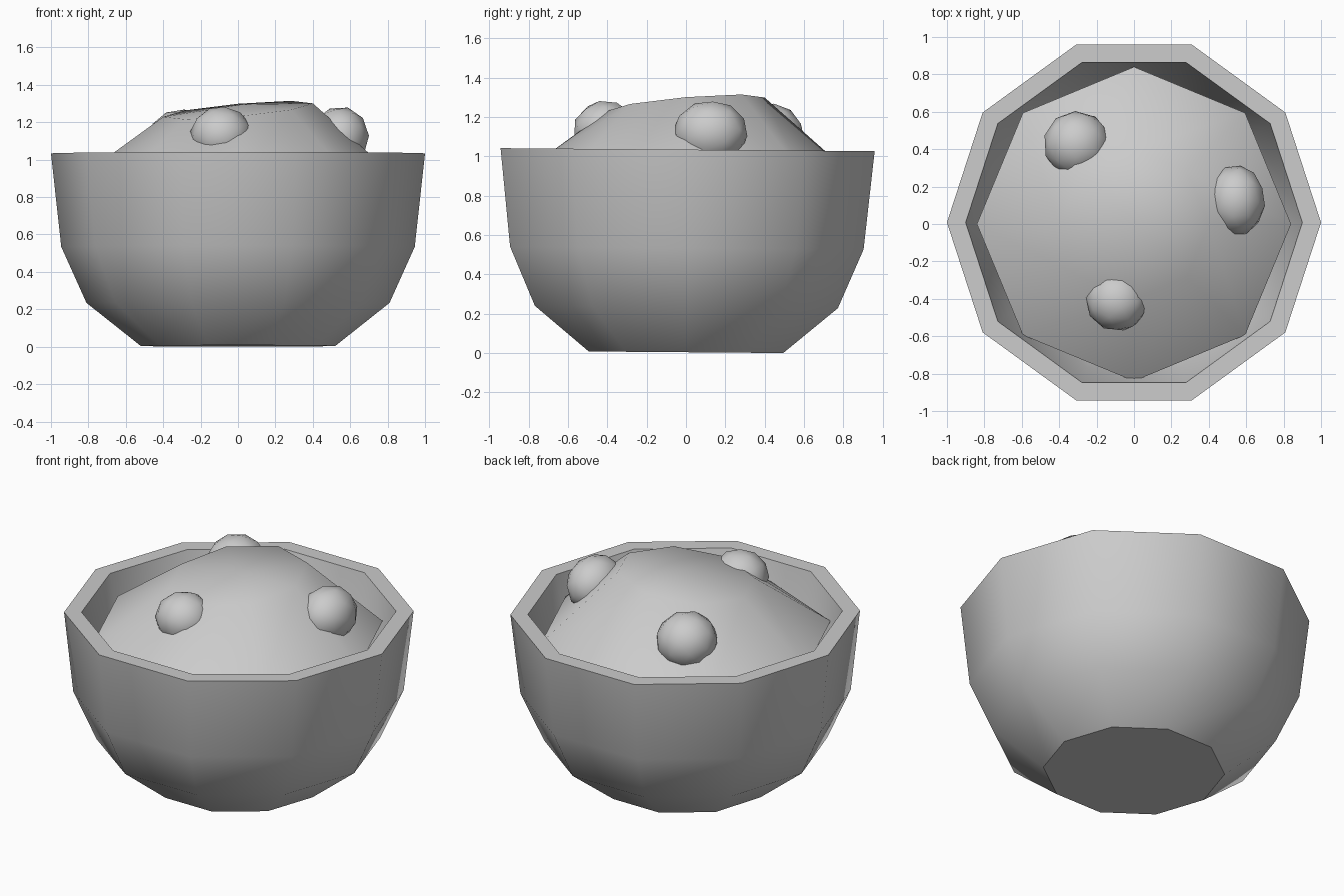
import bpy
import bmesh
import math
from mathutils import Matrix, Vector

if "Cube" in bpy.data.objects:
    bpy.data.objects.remove(bpy.data.objects["Cube"], do_unlink=True)

stone = bpy.data.materials.new("plain_grey")
stone.use_nodes = True
grey = (0.6, 0.6, 0.6, 1)
stone.diffuse_color = grey
stone.node_tree.nodes["Principled BSDF"].inputs["Base Color"].default_value = grey


def add_object(name, bm, smooth_angle):
    """Turn a bmesh into a shaded object."""
    bmesh.ops.recalc_face_normals(bm, faces=bm.faces)
    mesh = bpy.data.meshes.new(name)
    bm.to_mesh(mesh)
    bm.free()
    mesh.materials.append(stone)
    obj = bpy.data.objects.new(name, mesh)
    bpy.context.collection.objects.link(obj)
    bpy.ops.object.select_all(action="DESELECT")
    obj.select_set(True)
    bpy.context.view_layer.objects.active = obj
    bpy.ops.object.shade_smooth_by_angle(angle=math.radians(smooth_angle))
    return obj


def lathe(profile, sides):
    """Join regular rings of (radius, height) and cap both ends."""
    bm = bmesh.new()
    rings = []
    for radius, height in profile:
        ring = []
        for i in range(sides):
            a = math.tau * i / sides
            ring.append(bm.verts.new((radius * math.cos(a), radius * math.sin(a), height)))
        rings.append(ring)
    for low, high in zip(rings, rings[1:]):
        for i in range(sides):
            j = (i + 1) % sides
            bm.faces.new((low[i], low[j], high[j], high[i]))
    bm.faces.new(rings[0])
    bm.faces.new(rings[-1])
    return bm, rings


# Ten-sided bowl with a flat rim and a hollow inside, leaning very slightly
bowl_profile = [(0.52, 0), (0.81, 0.23), (0.945, 0.53), (1, 1.03),
                (0.9, 1.03), (0.81, 0.6), (0.68, 0.3), (0.45, 0.12)]
bm, rings = lathe(bowl_profile, 10)
bowl = add_object("bowl", bm, 37.5)
bowl.rotation_euler.x = -0.008
bowl.location.z = 0.004

# Eight-sided heaped filling, higher towards the back and left
bm, rings = lathe([(0.7, 0.7), (0.84, 0.91), (0.4, 1.265)], 8)
bmesh.ops.delete(bm, geom=[f for f in bm.faces if all(v in rings[-1] for v in f.verts)],
                 context="FACES_ONLY")
for v in rings[-1]:
    v.co.z += 0.09 * v.co.x + 0.085 * v.co.y
peak = bm.verts.new((0.02, 0, 1.295))
for i in range(8):
    bm.faces.new((rings[-1][i], rings[-1][(i + 1) % 8], peak))
filling = add_object("filling", bm, 60)

# Three faceted balls half sunk into the filling
balls = {
    "front_ball": ((-0.09, -0.41, 1.13), (0.168, 0.165, 0.155), 0.3),
    "left_ball": ((0.545, 0.125, 1.12), (0.157, 0.19, 0.165), 0.9),
    "back_ball": ((-0.305, 0.425, 1.1), (0.18, 0.18, 0.17), 1.6),
}
for name, (centre, size, turn) in balls.items():
    bm = bmesh.new()
    bmesh.ops.create_icosphere(bm, subdivisions=2, radius=1)
    spin = Matrix.Rotation(turn, 4, Vector((1, 0.5, 1)))
    bmesh.ops.transform(bm, matrix=Matrix.Diagonal((*size, 1)) @ spin, verts=bm.verts)
    ball = add_object(name, bm, 60)
    ball.location = centre
